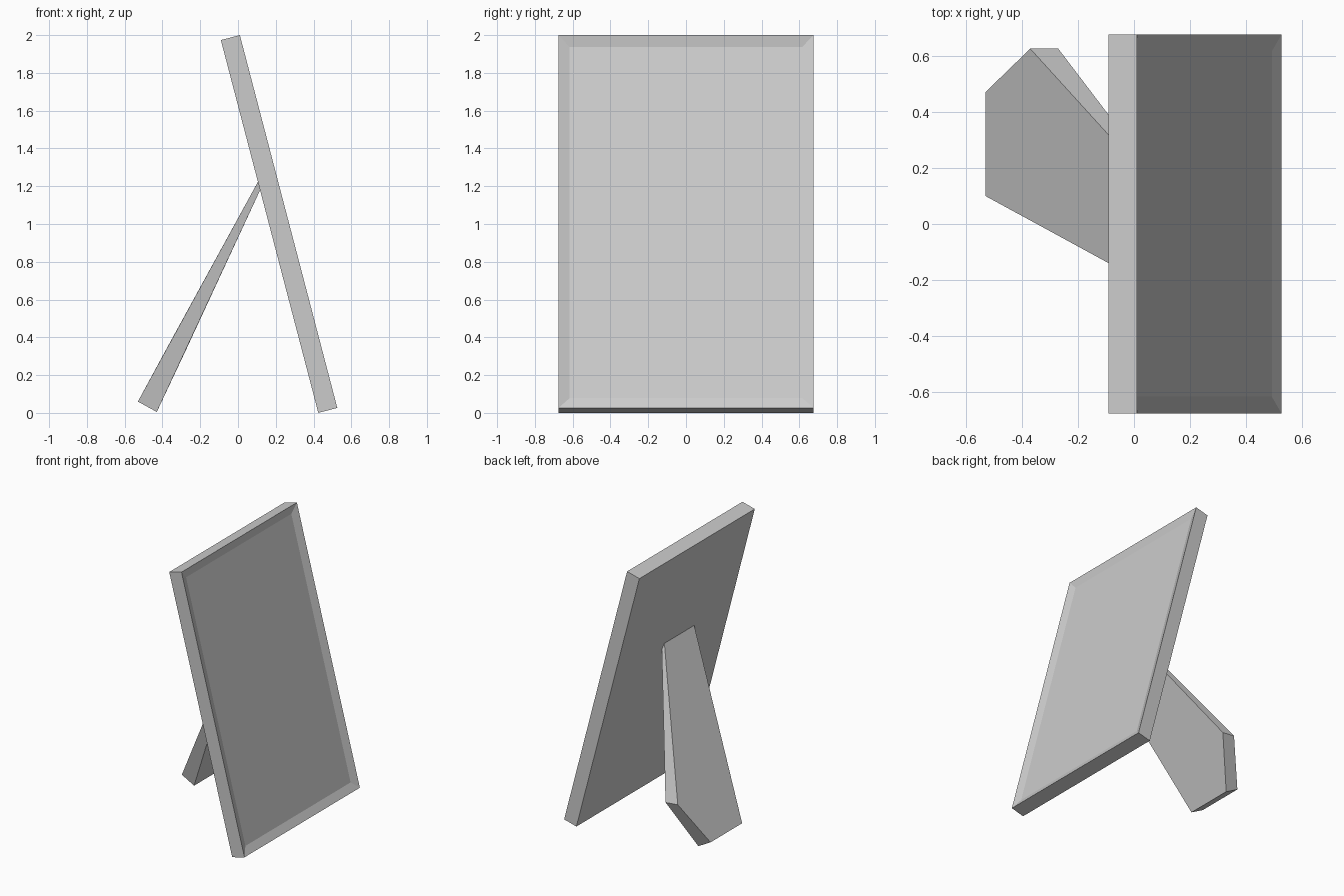
import bpy, bmesh, math
from mathutils import Matrix, Vector

cube = bpy.data.objects.get("Cube")
if cube:
    bpy.data.objects.remove(cube, do_unlink=True)

grey = bpy.data.materials.new("plain grey")
grey.use_nodes = True
colour = (0.6, 0.6, 0.6, 1)
grey.diffuse_color = colour
grey.node_tree.nodes["Principled BSDF"].inputs["Base Color"].default_value = colour


def finish(bm, name):
    bmesh.ops.recalc_face_normals(bm, faces=bm.faces)
    mesh = bpy.data.meshes.new(name)
    bm.to_mesh(mesh)
    bm.free()
    mesh.materials.append(grey)
    obj = bpy.data.objects.new(name, mesh)
    bpy.context.collection.objects.link(obj)
    return obj


# Leaning frame slab with a shallow recessed picture panel
bm = bmesh.new()
bmesh.ops.create_cube(bm, size=1, matrix=Matrix.Diagonal((0.104, 1.35, 2.04, 1)))
bm.normal_update()
front = [f for f in bm.faces if f.normal.x > 0.9]
bmesh.ops.inset_region(bm, faces=front, thickness=0.084)
bmesh.ops.translate(bm, verts=front[0].verts, vec=(-0.02, 0, 0))
frame = finish(bm, "picture_frame")
frame.rotation_euler.y = -math.radians(14.65)
frame.location = (0.2175, 0, 1)

# Tapered easel leg: matching outer and inner outlines joined by side faces
outer = [(0.112, -0.25, 1.235), (0.112, 0.095, 1.235), (-0.37, 0.625, 0.355),
         (-0.53, 0.47, 0.06), (-0.53, 0.10, 0.06)]
inner = [(0.122, -0.25, 1.19), (0.122, 0.11, 1.19), (-0.27, 0.625, 0.345),
         (-0.43, 0.47, 0.005), (-0.43, 0.10, 0.005)]
bm = bmesh.new()
a = [bm.verts.new(p) for p in outer]
b = [bm.verts.new(p) for p in inner]
bm.faces.new(a)
bm.faces.new(b[::-1])
for i in range(len(a)):
    j = (i + 1) % len(a)
    bm.faces.new((a[j], a[i], b[i], b[j]))
finish(bm, "easel_leg")
